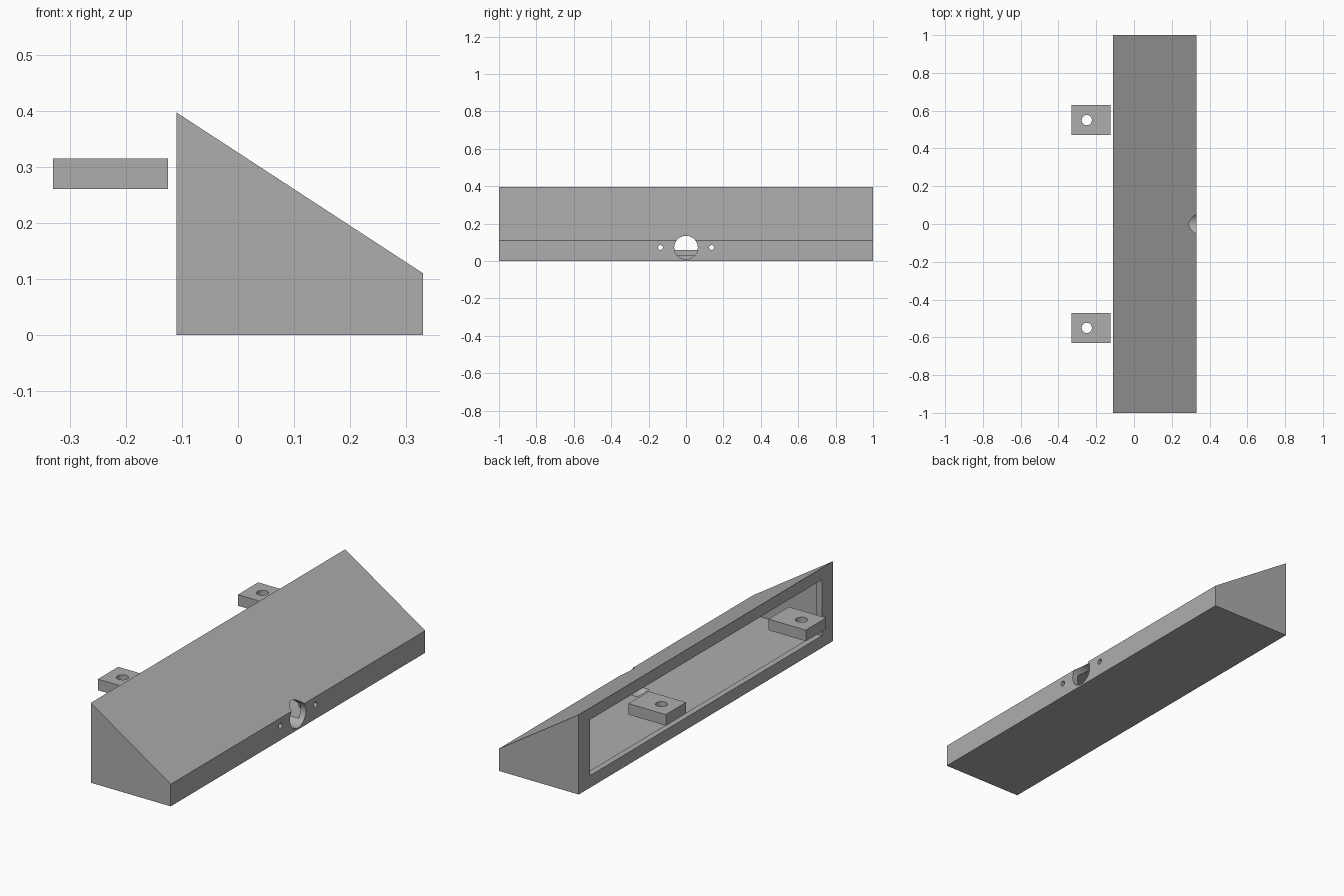
import bpy, math
from mathutils import Matrix

cube = bpy.data.objects.get("Cube")
if cube:
    bpy.data.objects.remove(cube, do_unlink=True)

grey = bpy.data.materials.new("plain grey")
grey.use_nodes = True
color = (0.42, 0.42, 0.42, 1)
grey.diffuse_color = color
grey.node_tree.nodes["Principled BSDF"].inputs["Base Color"].default_value = color


def prism(name, profile, y0, y1):
    """Extrude an (x, z) profile along y."""
    n = len(profile)
    verts = [(x, y, z) for y in (y0, y1) for x, z in profile]
    faces = [tuple(range(n)), tuple(reversed(range(n, 2 * n)))]
    faces += [(i, i + n, (i + 1) % n + n, (i + 1) % n) for i in range(n)]
    mesh = bpy.data.meshes.new(name)
    mesh.from_pydata(verts, [], faces)
    mesh.materials.append(grey)
    obj = bpy.data.objects.new(name, mesh)
    bpy.context.collection.objects.link(obj)
    return obj


def box(name, x0, x1, y0, y1, z0, z1):
    return prism(name, [(x0, z0), (x1, z0), (x1, z1), (x0, z1)], y0, y1)


def cylinder(name, center, radius, length, axis):
    bpy.ops.mesh.primitive_cylinder_add(vertices=40, radius=radius, depth=length)
    obj = bpy.context.object
    obj.name = name
    if axis == "x":
        obj.data.transform(Matrix.Rotation(math.pi / 2, 4, "Y"))
    obj.location = center
    obj.data.materials.append(grey)
    return obj


def cut(target, cutter):
    mod = target.modifiers.new("cut", "BOOLEAN")
    mod.operation = "DIFFERENCE"
    mod.solver = "EXACT"
    mod.object = cutter
    bpy.context.view_layer.objects.active = target
    bpy.ops.object.modifier_apply(modifier=mod.name)
    bpy.data.objects.remove(cutter, do_unlink=True)


def smooth(obj):
    bpy.ops.object.select_all(action="DESELECT")
    obj.select_set(True)
    bpy.context.view_layer.objects.active = obj
    bpy.ops.object.shade_smooth_by_angle(angle=math.radians(25))


# Wedge housing, hollowed with a rim around the open side
housing = prism("housing", [(-0.11, 0), (0.33, 0), (0.33, 0.11), (-0.11, 0.397)], -1, 1)
cut(housing, prism("cavity", [(-0.08, 0.03), (0.3, 0.03), (0.3, 0.094), (-0.08, 0.342)],
                   -0.97, 0.97))
cut(housing, box("opening", -0.2, -0.05, -0.91, 0.91, 0.06, 0.338))

# Cable hole and screw holes in the low wall
cut(housing, cylinder("cable_hole", (0.335, 0, 0.072), 0.063, 0.2, "x"))
for side in (-1, 1):
    cut(housing, cylinder("screw_hole", (0.33, side * 0.137, 0.072), 0.013, 0.1, "x"))
smooth(housing)

# Hollow screw bosses behind the low wall, and loose mounting tabs
for side, label in ((-1, "front"), (1, "back")):
    boss = cylinder(label + "_screw_boss", (0.282, side * 0.137, 0.072), 0.034, 0.044, "x")
    cut(boss, cylinder("boss_hole", (0.28, side * 0.137, 0.072), 0.013, 0.2, "x"))
    # Trim the boss where it would meet the sloping roof
    cut(boss, prism("roof_trim", [(0.2, 0.17), (0.35, 0.073), (0.35, 0.2), (0.2, 0.2)], -1, 1))
    smooth(boss)

    y = side * 0.55
    tab = box(label + "_mounting_tab", -0.33, -0.125, y - 0.08, y + 0.08, 0.26, 0.315)
    cut(tab, cylinder("tab_hole", (-0.25, y, 0.29), 0.027, 0.2, "z"))
    smooth(tab)
